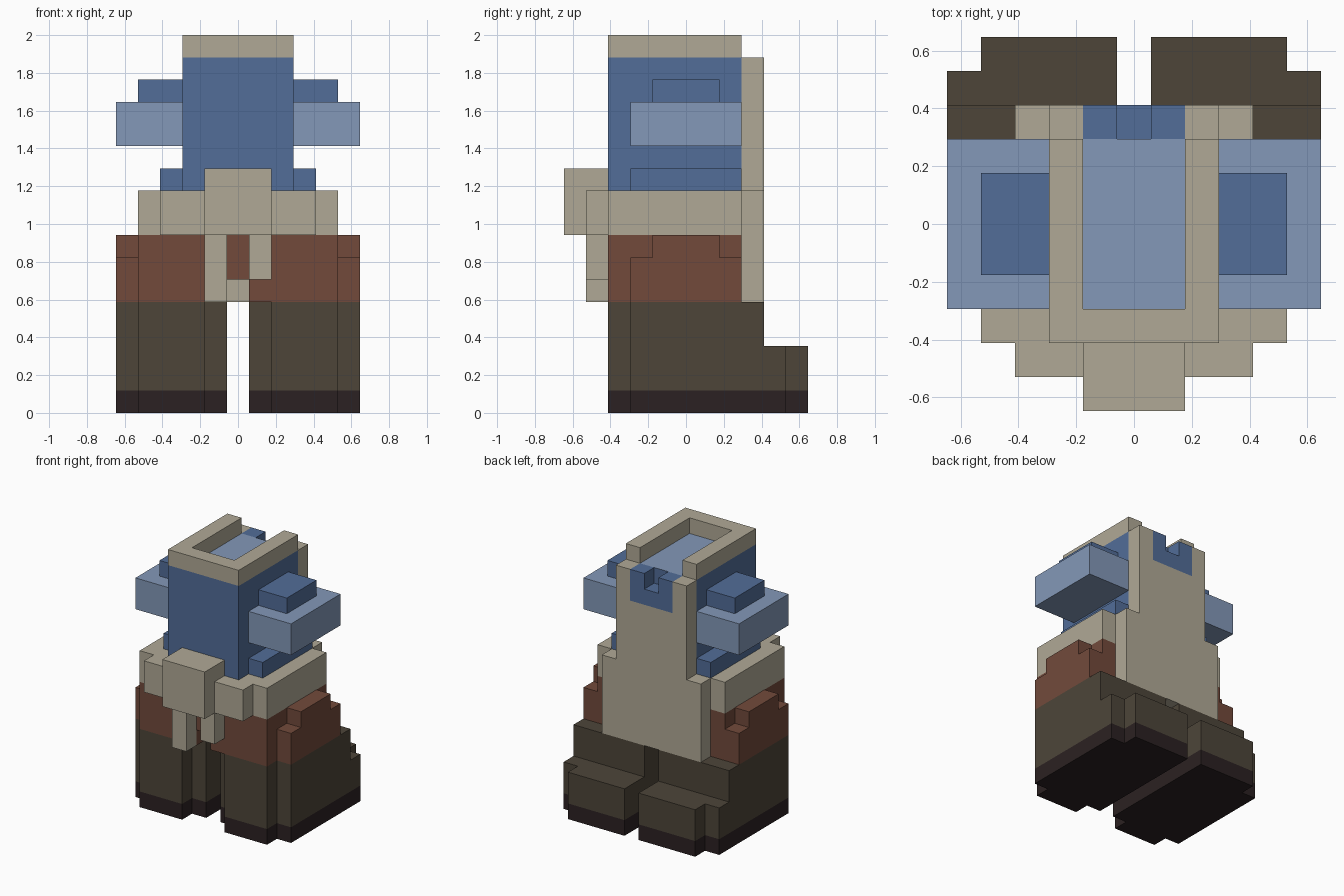
import bpy, bmesh, math
from mathutils import Vector

if "Cube" in bpy.data.objects:
    bpy.data.objects.remove(bpy.data.objects["Cube"])

U = 2 / 17          # edge of one block
N = 11              # blocks across in x and y


def material(name, rgb):
    m = bpy.data.materials.new(name)
    lin = [((c / 255 + 0.055) / 1.055) ** 2.4 for c in rgb]
    m.diffuse_color = (*lin, 1)
    m.use_nodes = True
    m.node_tree.nodes["Principled BSDF"].inputs["Base Color"].default_value = m.diffuse_color
    return m


TAN = material("tan", (176, 169, 150))
BLUE = material("blue", (82, 109, 152))
PALE = material("pale_blue", (131, 152, 184))
RUST = material("rust_brown", (114, 74, 59))
OLIVE = material("dark_olive", (77, 69, 57))
SOLE = material("sole_black", (43, 33, 34))


def cells(boxes, mirror=False):
    """Set of block cells filled by boxes (x0, x1, y0, y1, z0, z1)."""
    out = set()
    for x0, x1, y0, y1, z0, z1 in boxes:
        for x in range(x0, x1):
            for y in range(y0, y1):
                for z in range(z0, z1):
                    out.add((x, y, z))
                    if mirror:
                        out.add((N - 1 - x, y, z))
    return out


def part(name, mat, boxes, mirror=False, cut=(), top_paint=None):
    """Outer skin of the boxes; top_paint = (material, rule on x, y of the cell)."""
    solid = cells(boxes, mirror) - cells(cut)
    bm = bmesh.new()
    for c in sorted(solid):
        for axis in range(3):
            for side in (0, 1):
                n = list(c)
                n[axis] += 2 * side - 1
                if tuple(n) in solid:
                    continue
                a, b = (axis + 1) % 3, (axis + 2) % 3
                quad = []
                for da, db in ((0, 0), (1, 0), (1, 1), (0, 1)):
                    p = list(c)
                    p[axis] += side
                    p[a] += da
                    p[b] += db
                    quad.append(bm.verts.new(Vector((p[0] - N / 2, p[1] - N / 2, p[2])) * U))
                f = bm.faces.new(quad if side else quad[::-1])
                if top_paint and axis == 2 and side and top_paint[1](c[0], c[1]):
                    f.material_index = 1
    bmesh.ops.remove_doubles(bm, verts=bm.verts, dist=1e-4)
    bmesh.ops.dissolve_limit(bm, angle_limit=math.radians(1), verts=bm.verts,
                             edges=bm.edges, delimit={'MATERIAL'})
    me = bpy.data.meshes.new(name)
    bm.to_mesh(me)
    bm.free()
    me.materials.append(mat)
    if top_paint:
        me.materials.append(top_paint[0])
    ob = bpy.data.objects.new(name, me)
    bpy.context.collection.objects.link(ob)
    return ob


# Boots and legs, stepped at the corners, on a dark sole
def leg_boxes(z0, z_toe, z1):
    return [(0, 5, 3, 9, z0, z1), (1, 4, 2, 3, z0, z1),
            (0, 5, 9, 10, z0, z_toe), (1, 5, 10, 11, z0, z_toe)]


part("soles", SOLE, leg_boxes(0, 1, 1), mirror=True)
part("legs", OLIVE, leg_boxes(1, 3, 5), mirror=True)

# Hips with stepped side pads and a gap between the thighs
part("hips", RUST, [(1, 5, 2, 8, 5, 8), (5, 6, 2, 8, 6, 8),
                    (0, 1, 3, 8, 5, 7), (0, 1, 4, 7, 7, 8)], mirror=True)

# Belt, buckle and hanging straps
part("belt", TAN, [(1, 10, 2, 8, 8, 10), (2, 9, 1, 2, 8, 10)])
part("buckle", TAN, [(4, 7, 0, 1, 8, 11), (4, 7, 1, 2, 10, 11)])
part("long_strap", TAN, [(4, 5, 1, 2, 5, 8)])
part("short_strap", TAN, [(6, 7, 1, 2, 6, 8)])

# Torso with pale recessed top, and the waist ledge
part("torso", BLUE, [(3, 8, 2, 8, 10, 16)],
     top_paint=(PALE, lambda x, y: 4 <= x < 7 and y >= 3))
part("waist", BLUE, [(2, 3, 3, 8, 10, 11)], mirror=True)

# Arms and shoulder pads
part("arms", PALE, [(0, 3, 3, 8, 12, 14)], mirror=True)
part("shoulder_pads", BLUE, [(1, 3, 4, 7, 14, 15)], mirror=True)

# Collar rim, open at the back
part("collar", TAN, [(3, 8, 2, 3, 16, 17), (3, 4, 3, 8, 16, 17)], mirror=True)

# Back panel with a notched blue patch at its top
patch = (4, 7, 8, 9, 14, 16)
part("back_panel", TAN, [(2, 9, 8, 9, 5, 10), (3, 8, 8, 9, 10, 16)], cut=[patch])
part("back_patch", BLUE, [patch], cut=[(5, 6, 8, 9, 15, 16)])
